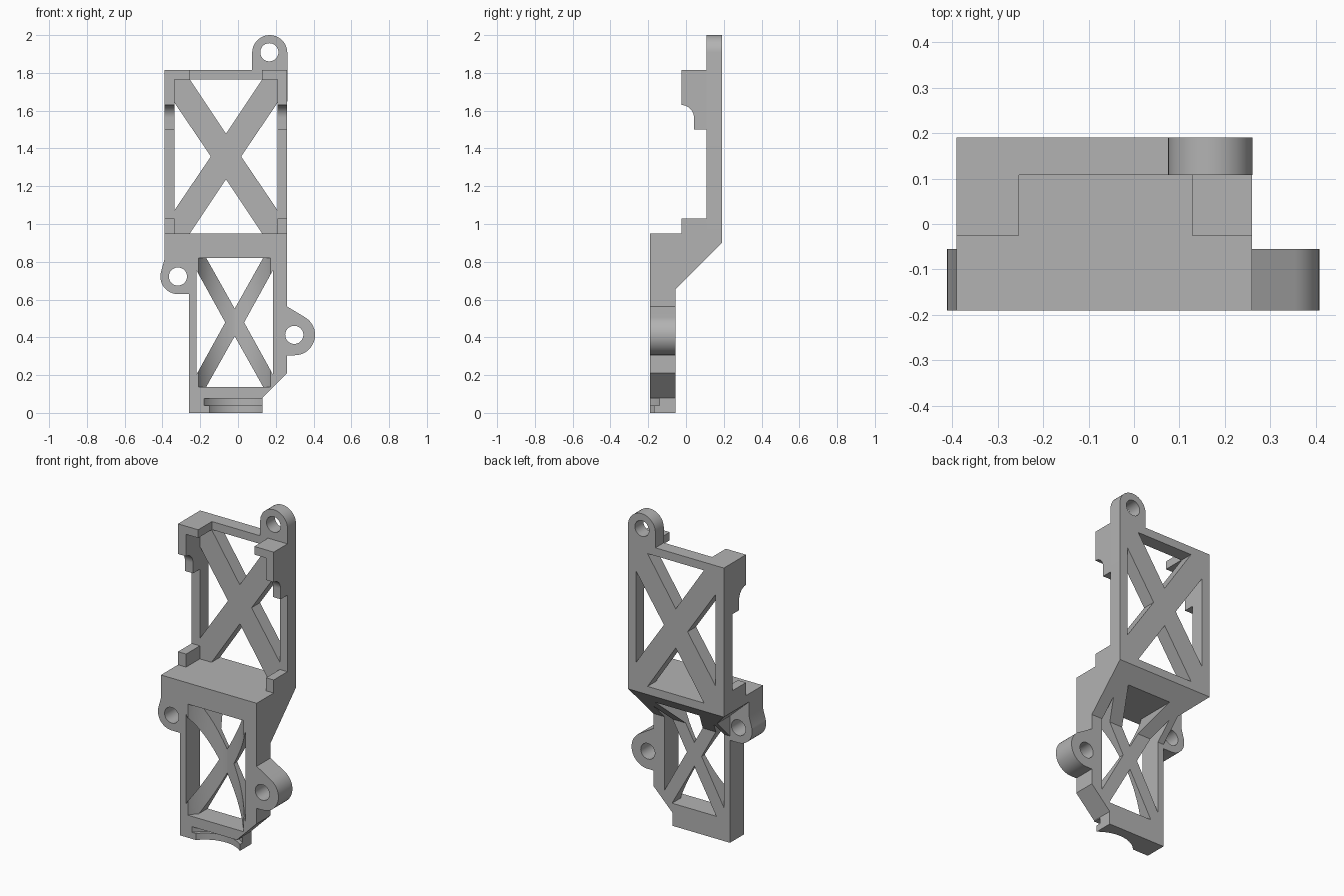
import bpy, bmesh
from math import cos, sin, radians
from mathutils import Vector

if "Cube" in bpy.data.objects:
    bpy.data.objects.remove(bpy.data.objects["Cube"])

grey = bpy.data.materials.new("plain grey")
grey.use_nodes = True
grey.diffuse_color = (0.45, 0.45, 0.45, 1)
grey.node_tree.nodes["Principled BSDF"].inputs["Base Color"].default_value = (0.45, 0.45, 0.45, 1)


def arc(cx, cy, r, start, end, steps=20):
    angles = [radians(start + (end - start) * i / steps) for i in range(steps + 1)]
    return [(cx + r * cos(a), cy + r * sin(a)) for a in angles]


def prism(name, outline, lo, hi, axis="y"):
    """Extrude a flat outline along one axis from lo to hi."""
    place = {"x": lambda a, b, h: (h, a, b),
             "y": lambda a, b, h: (a, h, b),
             "z": lambda a, b, h: (a, b, h)}[axis]
    bm = bmesh.new()
    face = bm.faces.new([bm.verts.new(place(a, b, lo)) for a, b in outline])
    top = bmesh.ops.extrude_face_region(bm, geom=[face])
    moved = [g for g in top["geom"] if isinstance(g, bmesh.types.BMVert)]
    bmesh.ops.translate(bm, verts=moved, vec=Vector(place(0, 0, hi - lo)))
    bmesh.ops.recalc_face_normals(bm, faces=bm.faces)
    mesh = bpy.data.meshes.new(name)
    bm.to_mesh(mesh)
    bm.free()
    mesh.materials.append(grey)
    obj = bpy.data.objects.new(name, mesh)
    bpy.context.collection.objects.link(obj)
    return obj


def box(name, x0, x1, y0, y1, z0, z1):
    return prism(name, [(x0, z0), (x1, z0), (x1, z1), (x0, z1)], y0, y1)


def combine(target, other, operation):
    """Apply a boolean and drop the helper object."""
    mod = target.modifiers.new("bool", "BOOLEAN")
    mod.operation = operation
    mod.solver = "EXACT"
    mod.object = other
    bpy.context.view_layer.objects.active = target
    bpy.ops.object.modifier_apply(modifier=mod.name)
    bpy.data.objects.remove(other)


def cut_cross(target, x0, x1, z0, z1, base, side, apex_x, apex_z):
    """Cut four triangles so that a diagonal cross stays in the window."""
    cx, cz = (x0 + x1) / 2, (z0 + z1) / 2
    triangles = [
        [(x0 + base, z1), (x1 - base, z1), (cx, cz + apex_z)],
        [(x0 + base, z0), (x1 - base, z0), (cx, cz - apex_z)],
        [(x0, z0 + side), (x0, z1 - side), (cx - apex_x, cz)],
        [(x1, z0 + side), (x1, z1 - side), (cx + apex_x, cz)],
    ]
    for tri in triangles:
        combine(target, prism("window_cutter", tri, -0.4, 0.4), "DIFFERENCE")


LEFT, RIGHT = -0.39, 0.26
FRONT, BACK = -0.19, 0.19

# Lower block with its two side lugs
lower = [(LEFT, 0.95), (LEFT, 0.81)]
lower += arc(-0.318, 0.722, 0.093, 165, 270)
lower += [(-0.26, 0.629), (-0.26, 0), (0.13, 0), (0.13, 0.08), (RIGHT, 0.21), (RIGHT, 0.305)]
lower += arc(0.3, 0.413, 0.108, -90, 60)
lower += [(RIGHT, 0.563), (RIGHT, 0.95)]
bracket = prism("bracket_frame", lower, FRONT, -0.055)

# Sloped shoulder, trimmed behind the right lug
shoulder = prism("shoulder", [(-0.1, 0.655), (-0.055, 0.655), (BACK, 0.9), (BACK, 0.95), (-0.1, 0.95)],
                 LEFT, RIGHT, "x")
trim = prism("shoulder_trim", [(-0.39, 0.9), (-0.26, 0.78), (-0.26, 0.5), (-0.5, 0.5), (-0.5, 0.9)], -0.3, 0.3)
combine(shoulder, trim, "DIFFERENCE")
combine(bracket, shoulder, "UNION")

# Curved scoop in front of the lower cross
scoop = prism("scoop_cutter", arc(-0.018, -0.30, 0.22, 20, 160), 0.138, 0.82, "z")
combine(bracket, scoop, "DIFFERENCE")
cut_cross(bracket, -0.22, 0.185, 0.138, 0.82, 0.052, 0.065, 0.05, 0.073)

# Stepped round recess at the foot
for radius, z0, z1 in [(0.2, -0.05, 0.042), (0.222, 0.04, 0.075)]:
    recess = prism("recess_cutter", arc(0, -0.32, radius, 0, 348, 58), z0, z1, "z")
    combine(bracket, recess, "DIFFERENCE")

# Upper back plate with the top lug
upper = [(LEFT, 0.93), (RIGHT, 0.93)]
upper += arc(0.168, 1.907, 0.093, 0, 180)
upper += [(0.075, 1.815), (LEFT, 1.815)]
plate = prism("upper_plate", upper, 0.108, BACK)
cut_cross(plate, -0.335, 0.208, 0.95, 1.765, 0.08, 0.125, 0.08, 0.12)
combine(bracket, plate, "UNION")

# Clips along both sides of the upper plate
clip = [(0.12, 1.815), (-0.025, 1.815)]
clip += arc(-0.025, 1.563, 0.067, 90, 0, 12)
clip += [(0.042, 1.5), (0.12, 1.5)]
for x0, x1, lip0, lip1 in [(LEFT, -0.335, LEFT, -0.253), (0.208, RIGHT, 0.128, RIGHT)]:
    combine(bracket, prism("side_clip", clip, x0, x1, "x"), "UNION")
    combine(bracket, box("top_lip", lip0, lip1, -0.025, 0.12, 1.765, 1.815), "UNION")
    combine(bracket, box("bottom_clip", x0, x1, -0.025, 0.12, 0.94, 1.03), "UNION")

# Screw holes through the three lugs
for x, z in [(-0.318, 0.722), (0.298, 0.413), (0.166, 1.909)]:
    hole = prism("hole_cutter", arc(x, z, 0.048, 0, 350, 35), -0.4, 0.4)
    combine(bracket, hole, "DIFFERENCE")

# Smooth the round parts, keep edges sharp
bpy.ops.object.select_all(action="DESELECT")
bracket.select_set(True)
bpy.context.view_layer.objects.active = bracket
bpy.ops.object.shade_smooth_by_angle(angle=radians(25))
